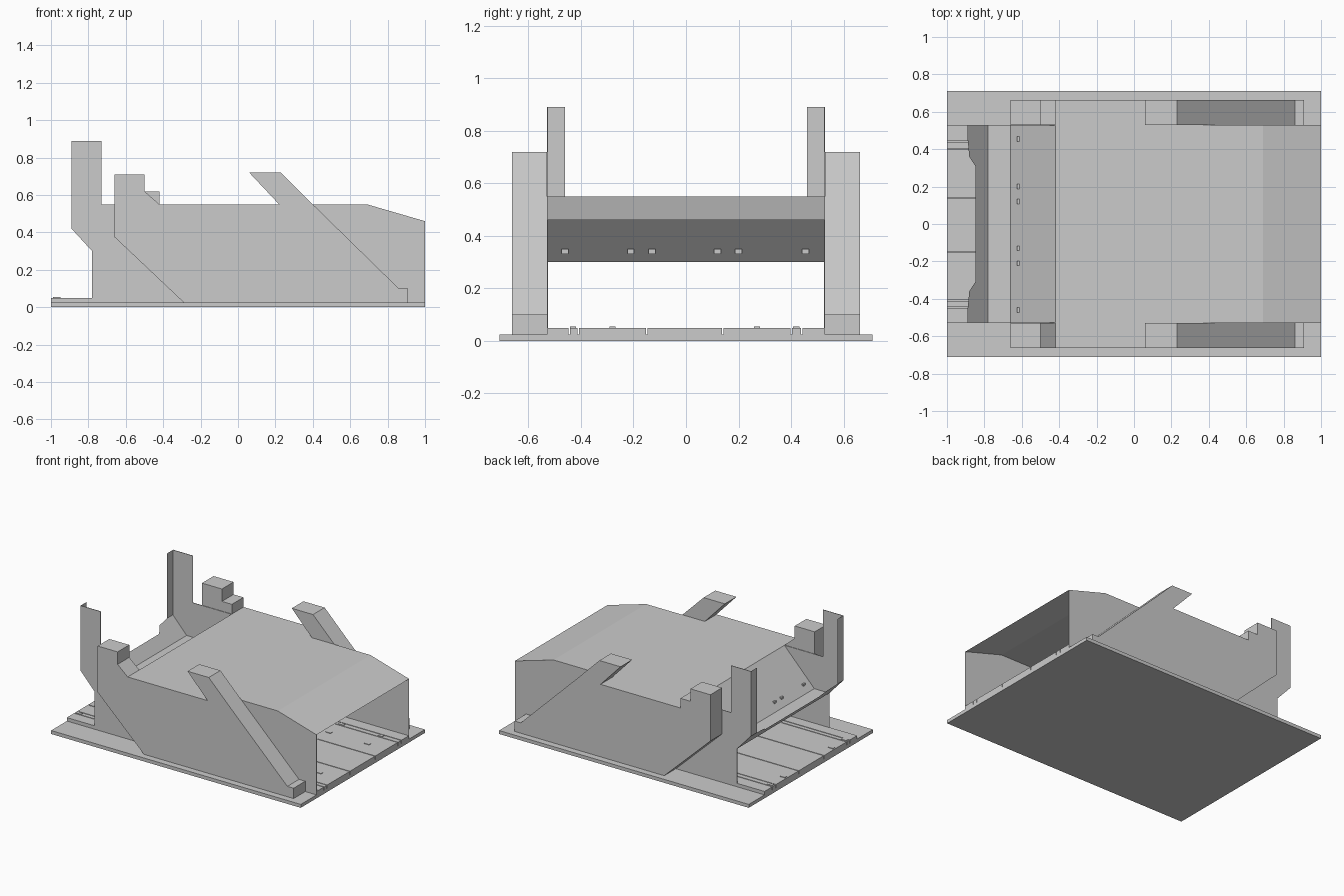
import bpy

if "Cube" in bpy.data.objects:
    bpy.data.objects.remove(bpy.data.objects["Cube"])

def mesh(name, verts, faces):
    me = bpy.data.meshes.new(name)
    me.from_pydata(verts, [], faces)
    me.update()
    ob = bpy.data.objects.new(name, me)
    bpy.context.collection.objects.link(ob)
    return ob

def prism(name, prof, y0, y1):
    """Extrude an x/z profile between two y values."""
    n = len(prof)
    v = [(x, y, z) for y in (y0, y1) for x, z in prof]
    f = [tuple(range(n)), tuple(range(2 * n - 1, n - 1, -1))]
    f += [(i, i + n, (i + 1) % n + n, (i + 1) % n) for i in range(n)]
    return mesh(name, v, f)

def box(name, x0, x1, y0, y1, z0, z1):
    return prism(name, [(x0, z0), (x1, z0), (x1, z1), (x0, z1)], y0, y1)

def strip(name, prof, y0, y1):
    """Open sheet following an x/z path."""
    n = len(prof)
    v = [(x, y, z) for y in (y0, y1) for x, z in prof]
    return mesh(name, v, [(i, i + 1, i + 1 + n, i + n) for i in range(n - 1)])

# Base plate and the raised floor planks inside the hull
box("base_plate", -1, 1, -0.71, 0.71, 0, 0.025)
cuts = [-0.53, -0.445, -0.41, -0.15, 0.14, 0.40, 0.44, 0.53]
for a, b in zip(cuts, cuts[1:]):
    ya = a if a == cuts[0] else a + 0.003
    yb = b if b == cuts[-1] else b - 0.003
    box("floor_plank", -1, 1, ya, yb, 0.025, 0.05)
for x in (-0.97, -0.10, 0.22, 0.54, 0.85):
    for y in (-0.43, -0.28, 0.27, 0.42):
        box("floor_cleat", x - 0.02, x + 0.02, y - 0.012, y + 0.012, 0.05, 0.054)

# Roof sheet: rear ledge, rear slope, flat roof, front slope
strip("hull_roof", [(-0.78, 0.30), (-0.66, 0.30), (-0.42, 0.55),
                    (0.69, 0.55), (1, 0.46)], -0.53, 0.53)

# Rear slanted sill between the uprights
def slant(z):
    return -0.78 - (z - 0.30) * 0.11 / 0.12
outline = [(-0.53, 0.30), (0.53, 0.30), (0.53, 0.42), (0.46, 0.42), (0.36, 0.41),
           (0.31, 0.375), (-0.31, 0.375), (-0.36, 0.41), (-0.46, 0.42), (-0.53, 0.42)]
mesh("rear_sill", [(slant(z), y, z) for y, z in outline], [tuple(range(len(outline)))])

# Small studs under the rear slope
for y in (-0.46, -0.21, -0.13, 0.12, 0.20, 0.455):
    box("stud", -0.625, -0.605, y - 0.013, y + 0.013, 0.33, 0.35)

wall = [(-0.78, 0.025), (1, 0.025), (1, 0.46), (0.69, 0.55), (-0.73, 0.55),
        (-0.73, 0.89), (-0.89, 0.89), (-0.89, 0.42), (-0.78, 0.30)]
foot = [(-0.29, 0.025), (0.91, 0.025), (0.91, 0.10), (0.86, 0.10), (0.40, 0.55),
        (0.23, 0.72), (0.06, 0.72), (0.22, 0.55)]
for s in (-1, 1):
    # Side wall with rear upright
    prism("side_wall", wall, s * 0.526, s * 0.53)
    strip("upright_back", [(-0.89, 0.42), (-0.89, 0.89)], s * 0.46, s * 0.53)
    # Outer buttress: diagonal beam in front, block behind (stepped on one side)
    rear = [(-0.42, 0.55), (-0.50, 0.62), (-0.50, 0.71), (-0.66, 0.71), (-0.66, 0.375)]
    if s > 0:
        rear.insert(1, (-0.42, 0.62))
    prism("buttress", foot + rear, s * 0.53, s * 0.663)

# Make every closed part face outward
import bmesh
for ob in bpy.data.objects:
    bm = bmesh.new()
    bm.from_mesh(ob.data)
    bmesh.ops.recalc_face_normals(bm, faces=bm.faces[:])
    bm.to_mesh(ob.data)
    bm.free()
